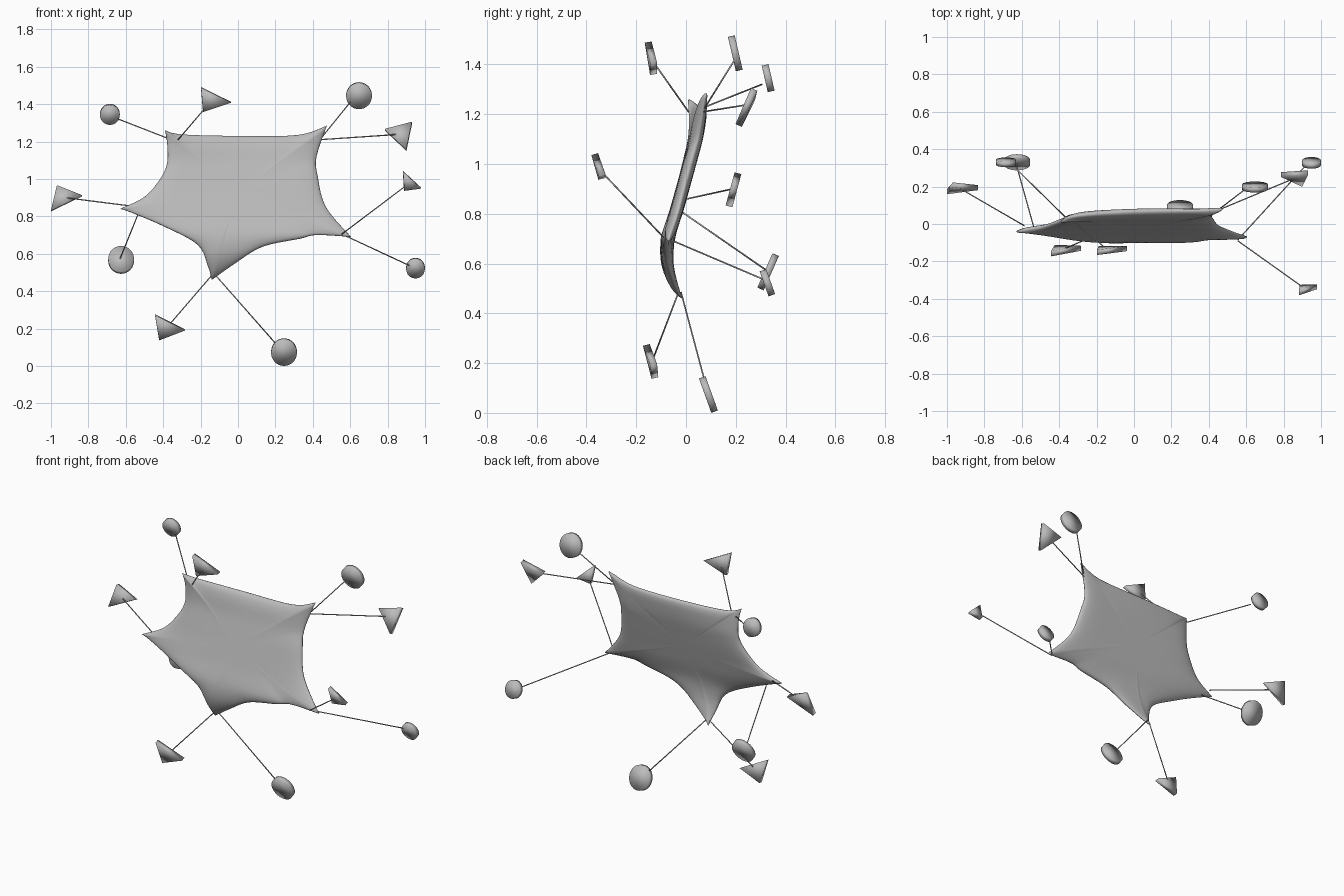
import bpy, bmesh, math
from mathutils import Vector

if "Cube" in bpy.data.objects:
    bpy.data.objects.remove(bpy.data.objects["Cube"])

grey = bpy.data.materials.new("grey")
grey.diffuse_color = (0.5, 0.5, 0.5, 1)
grey.use_nodes = True
grey.node_tree.nodes["Principled BSDF"].inputs["Base Color"].default_value = grey.diffuse_color


def make(name, bm):
    bmesh.ops.recalc_face_normals(bm, faces=bm.faces[:])
    me = bpy.data.meshes.new(name)
    bm.to_mesh(me)
    bm.free()
    ob = bpy.data.objects.new(name, me)
    bpy.context.collection.objects.link(ob)
    me.materials.append(grey)
    for p in me.polygons:
        p.use_smooth = True


# --- stretched membrane: five pointed corners (x, y, z), concave edges (x, z) between them
corners = [(-0.39, 0.012, 1.26), (0.475, 0.08, 1.285), (0.605, -0.07, 0.69),
           (-0.14, -0.017, 0.46), (-0.63, -0.04, 0.84)]
edges = [[(-0.30, 1.238), (0.0, 1.23), (0.32, 1.235)],
         [(0.42, 1.12), (0.425, 1.02), (0.47, 0.85)],
         [(0.42, 0.70), (0.33, 0.68), (0.13, 0.637), (-0.02, 0.545)],
         [(-0.16, 0.53), (-0.215, 0.647), (-0.39, 0.743), (-0.57, 0.82)],
         [(-0.50, 0.904), (-0.42, 0.995), (-0.38, 1.08), (-0.378, 1.18)]]
sag = [0.014, 0.0, -0.008, -0.008, 0.0]     # depth bow in the middle of each edge
lean = [(0.40, -0.09), (0.6, -0.094), (0.7, -0.08), (0.8, -0.042),
        (0.95, 0.0), (1.1, 0.04), (1.2, 0.052), (1.35, 0.062)]
centre = Vector((0.0, 0.93))


def base_y(z):
    for (z0, y0), (z1, y1) in zip(lean, lean[1:]):
        if z <= z1:
            t = max(0, (z - z0) / (z1 - z0))
            return y0 + (y1 - y0) * t
    return lean[-1][1]


def spline(a, b, c, d, t):
    return 0.5 * (2 * b + (c - a) * t + (2 * a - 5 * b + 4 * c - d) * t * t
                  + (3 * b - a - 3 * c + d) * t ** 3)


rim = []    # (point, depth offset, half thickness)
for i, mids in enumerate(edges):
    a, b = corners[i], corners[(i + 1) % 5]
    pts = [Vector((a[0], a[2]))] + [Vector(m) for m in mids] + [Vector((b[0], b[2]))]
    ext = [pts[0]] + pts + [pts[-1]]
    da, db = a[1] - base_y(a[2]), b[1] - base_y(b[2])
    n = len(pts) - 1
    for k in range(n):
        for s in range(5):
            u = (k + s / 5) / n
            off = da * (1 - u) ** 3 + db * u ** 3 + sag[i] * math.sin(math.pi * u) ** 2
            half = 0.017 + 0.011 * math.sin(math.pi * u) ** 2
            rim.append((spline(*ext[k:k + 4], s / 5), off, half))

bm = bmesh.new()
STEPS = 14
rows = []
for j in range(1, 2 * STEPS):
    ang = math.pi * j / (2 * STEPS)
    r = math.sin(ang)
    side = -1 if j < STEPS else 1
    row = []
    for p, off, half in rim:
        q = centre + (p - centre) * r
        h = side * (0.028 * (1 - r ** 4) + half * r ** 4) * max(0, 1 - r ** 10) ** 0.5
        row.append(bm.verts.new((q.x, base_y(q.y) + off * r ** 4 + h, q.y)))
    rows.append(row)
N = len(rim)
for r0, r1 in zip(rows, rows[1:]):
    for i in range(N):
        bm.faces.new((r0[i], r0[(i + 1) % N], r1[(i + 1) % N], r1[i]))
for row, h in ((rows[0], -0.028), (rows[-1], 0.028)):
    c = bm.verts.new((centre.x, base_y(centre.y) + h, centre.y))
    for i in range(N):
        bm.faces.new((row[i], row[(i + 1) % N], c))
for _ in range(2):
    bmesh.ops.smooth_vert(bm, verts=[v for r in rows[:11] + rows[-11:] for v in r],
                          factor=0.5, use_axis_x=False, use_axis_y=True, use_axis_z=False)
make("membrane", bm)


# --- flat anchors, tilted plates extruded along their normal
def plate(name, outline, mid, sx, sz, thick):
    nrm = Vector((-sx, 1, -sz)).normalized() * thick / 2
    bm = bmesh.new()
    loops = []
    for sgn in (-1, 1):
        loops.append([bm.verts.new(Vector((x, mid[1] + sx * (x - mid[0]) + sz * (z - mid[2]), z))
                                   + nrm * sgn) for x, z in outline])
    n = len(outline)
    bm.faces.new(loops[0])
    bm.faces.new(loops[1])
    for i in range(n):
        k = (i + 1) % n
        bm.faces.new((loops[0][i], loops[0][k], loops[1][k], loops[1][i]))
    make(name, bm)


def strut(name, a, b, radius=0.0032):
    a, b = Vector(a), Vector(b)
    bm = bmesh.new()
    bmesh.ops.create_cone(bm, cap_ends=True, segments=8, radius1=radius, radius2=radius,
                          depth=(b - a).length)
    bmesh.ops.rotate(bm, verts=bm.verts, matrix=(b - a).to_track_quat('Z', 'Y').to_matrix())
    bmesh.ops.translate(bm, verts=bm.verts, vec=(a + b) / 2)
    make(name, bm)


# round anchors: centre, radius, tilt, strut start on the membrane, strut end on the disc
discs = [((-0.685, 0.33, 1.345), 0.053, -0.23, (-0.37, 0.04, 1.215), (-0.64, 0.305, 1.32)),
         ((0.647, 0.198, 1.445), 0.069, -0.23, (0.45, 0.075, 1.225), (0.60, 0.19, 1.41)),
         ((-0.625, 0.33, 0.567), 0.069, 0.44, (-0.535, -0.02, 0.81), (-0.63, 0.32, 0.575)),
         ((0.949, 0.327, 0.523), 0.05, -0.36, (0.555, -0.085, 0.705), (0.92, 0.315, 0.535)),
         ((0.246, 0.09, 0.074), 0.069, -0.36, (-0.12, -0.02, 0.485), (0.21, 0.08, 0.11))]
for i, (c, r, sz, start, end) in enumerate(discs):
    ring = [(c[0] + r * math.cos(k * math.tau / 32), c[2] + r * math.sin(k * math.tau / 32))
            for k in range(32)]
    plate(f"round_anchor_{i + 1}", ring, c, 0, sz, 0.028)
    strut(f"round_anchor_strut_{i + 1}", start, end)

# triangular anchors: outline (x, z), depth, tilts, strut start
tris = [([(-0.198, 1.49), (-0.037, 1.41), (-0.187, 1.36)], -0.138, 0.05, -0.16, (-0.32, 0.01, 1.21)),
        ([(0.786, 1.262), (0.93, 1.30), (0.90, 1.155)], 0.25, -0.05, 0.44, (0.44, 0.07, 1.21)),
        ([(0.882, 1.04), (0.978, 0.952), (0.888, 0.94)], -0.347, 0.07, -0.28, (0.555, -0.09, 0.705)),
        ([(-0.968, 0.963), (-0.834, 0.91), (-1.0, 0.83)], 0.192, 0.0, 0.27, (-0.585, -0.01, 0.857)),
        ([(-0.444, 0.273), (-0.284, 0.193), (-0.422, 0.14)], -0.138, 0.06, -0.25, (-0.14, -0.03, 0.485))]
for i, (out, y, sx, sz, start) in enumerate(tris):
    c = (sum(p[0] for p in out) / 3, y, sum(p[1] for p in out) / 3)
    plate(f"triangle_anchor_{i + 1}", out, c, sx, sz, 0.028)
    strut(f"triangle_anchor_strut_{i + 1}", start, c)
